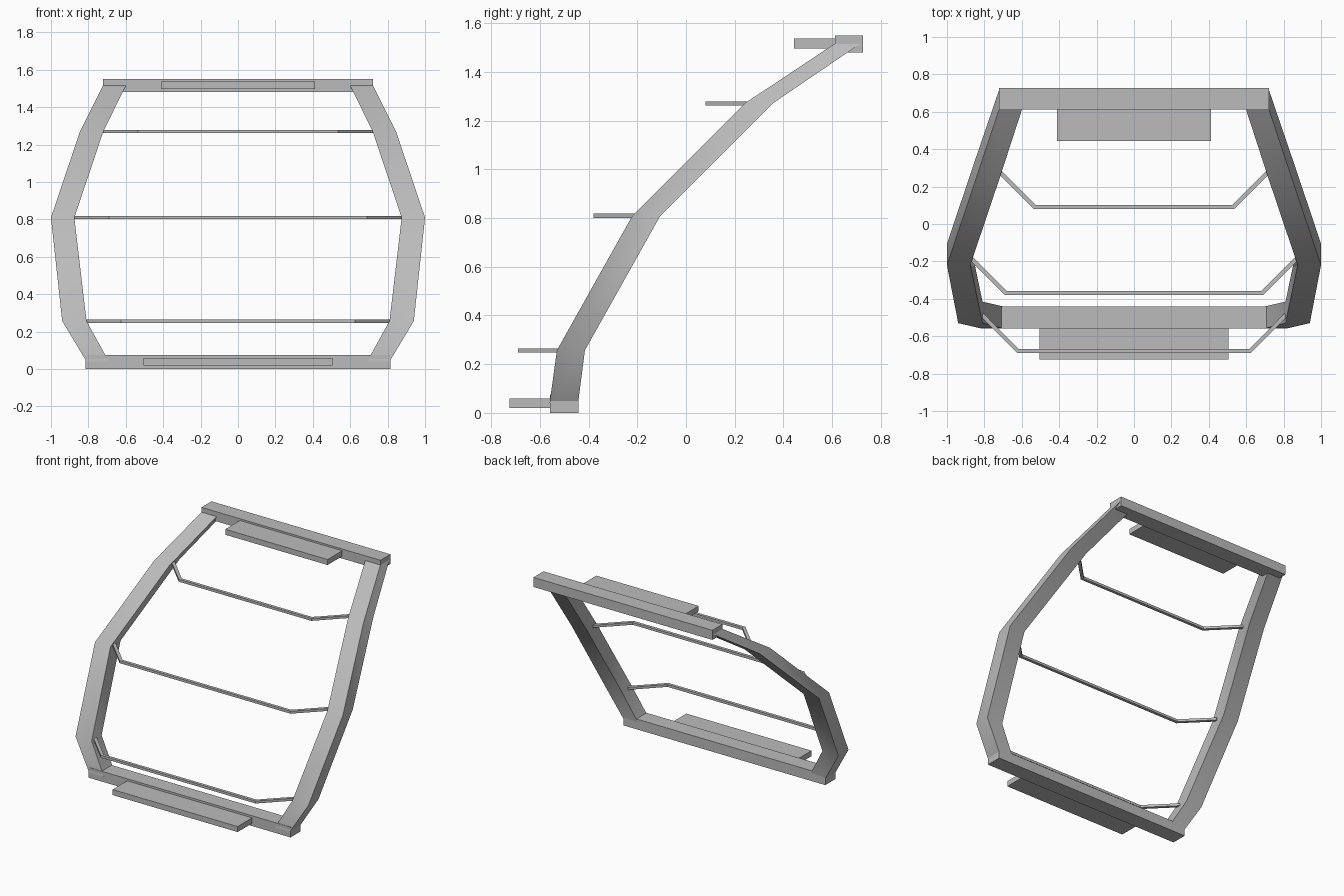
import bpy, bmesh

old = bpy.data.objects.get("Cube")
if old:
    bpy.data.objects.remove(old, do_unlink=True)

grey = bpy.data.materials.new("plain_grey")
grey.use_nodes = True
colour = (0.5, 0.5, 0.5, 1)
grey.diffuse_color = colour
grey.node_tree.nodes["Principled BSDF"].inputs["Base Color"].default_value = colour


def loft(name, rings, smooth=False):
    """Join matching rings of points into a closed solid."""
    bm = bmesh.new()
    loops = [[bm.verts.new(p) for p in ring] for ring in rings]
    n = len(loops[0])
    for a, b in zip(loops, loops[1:]):
        for i in range(n):
            j = (i + 1) % n
            bm.faces.new((a[i], a[j], b[j], b[i]))
    bm.faces.new(loops[0][::-1])
    bm.faces.new(loops[-1])
    bmesh.ops.recalc_face_normals(bm, faces=bm.faces)
    mesh = bpy.data.meshes.new(name)
    bm.to_mesh(mesh)
    bm.free()
    mesh.materials.append(grey)
    obj = bpy.data.objects.new(name, mesh)
    bpy.context.collection.objects.link(obj)
    if smooth:
        bpy.ops.object.select_all(action='DESELECT')
        obj.select_set(True)
        bpy.context.view_layer.objects.active = obj
        bpy.ops.object.shade_smooth_by_angle(angle=0.55)
    return obj


def rect(x0, x1, y0, y1, z):
    return [(x0, y0, z), (x1, y0, z), (x1, y1, z), (x0, y1, z)]


def bar(name, half, y0, y1, z0, z1):
    loft(name, [rect(-half, half, y0, y1, z) for z in (z0, z1)])


# Bent side rails: inner x, outer x, front y, back y, height
stations = [
    (0.69, 0.81, -0.56, -0.443, 0.04),
    (0.81, 0.94, -0.53, -0.415, 0.257),
    (0.875, 1.0, -0.22, -0.105, 0.81),
    (0.72, 0.845, 0.24, 0.355, 1.27),
    (0.60, 0.722, 0.609, 0.715, 1.515),
]
for side, label in ((1, "left"), (-1, "right")):
    loft(label + "_rail",
         [rect(side * a, side * b, c, d, z) for a, b, c, d, z in stations], True)

# Cross bars and their projecting ledges
bar("bottom_bar", 0.815, -0.558, -0.441, 0.0, 0.075)
bar("top_bar", 0.722, 0.611, 0.726, 1.48, 1.55)
bar("bottom_ledge", 0.505, -0.725, -0.55, 0.02, 0.06)
bar("top_ledge", 0.413, 0.443, 0.62, 1.497, 1.537)

# Thin rungs bowed forward: end x, front y, height
t, h = 0.022, 0.009
for name, end, y, z in (("lower_rung", 0.81, -0.69, 0.256),
                        ("middle_rung", 0.875, -0.38, 0.81),
                        ("upper_rung", 0.72, 0.08, 1.27)):
    bend, back = end - 0.185, y + 0.2
    half_path = [(bend, y, bend - t * 0.41, y + t),
                 (end + 0.01, back - 0.005, end - 0.006, back + 0.011)]
    path = [(-a, b, -c, d) for a, b, c, d in half_path[::-1]] + half_path
    loft(name, [[(a, b, z - h), (c, d, z - h), (c, d, z + h), (a, b, z + h)]
                for a, b, c, d in path])
